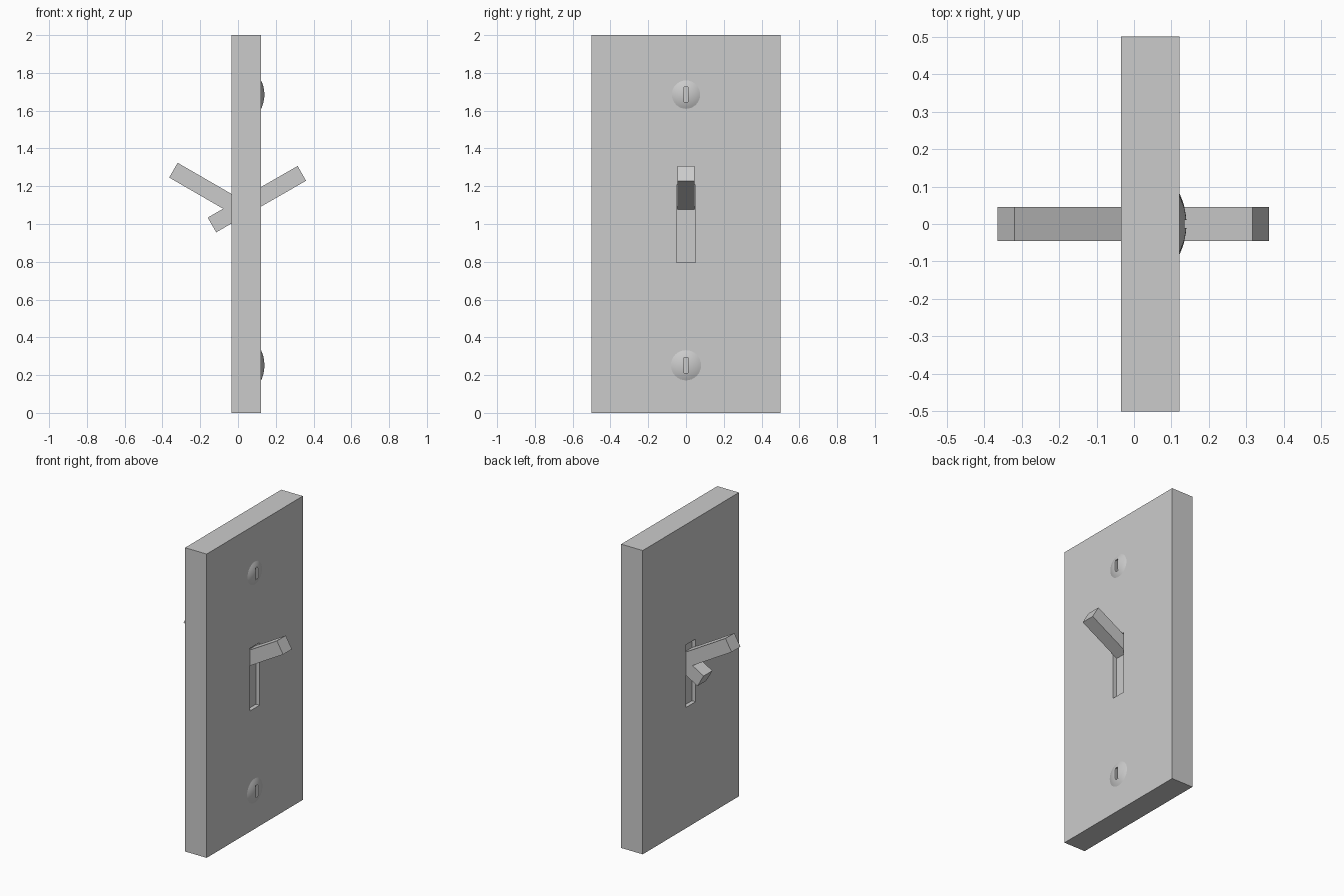
import bpy, bmesh
from math import radians, sqrt
from mathutils import Matrix, Vector

if "Cube" in bpy.data.objects:
    bpy.data.objects.remove(bpy.data.objects["Cube"])

X0, X1 = -0.035, 0.122      # plate back and front


def finish(name, bm):
    bmesh.ops.recalc_face_normals(bm, faces=bm.faces)
    me = bpy.data.meshes.new(name)
    bm.to_mesh(me)
    bm.free()
    ob = bpy.data.objects.new(name, me)
    bpy.context.collection.objects.link(ob)
    return ob


def box(name, lo, hi):
    lo, hi = Vector(lo), Vector(hi)
    bm = bmesh.new()
    bmesh.ops.create_cube(bm, size=1)
    bmesh.ops.scale(bm, vec=hi - lo, verts=bm.verts)
    bmesh.ops.translate(bm, vec=(lo + hi) / 2, verts=bm.verts)
    return finish(name, bm)


def cut(ob, cutter):
    mod = ob.modifiers.new("cut", 'BOOLEAN')
    mod.operation = 'DIFFERENCE'
    mod.solver = 'EXACT'
    mod.object = cutter
    bpy.context.view_layer.objects.active = ob
    bpy.ops.object.modifier_apply(modifier=mod.name)
    bpy.data.objects.remove(cutter)


def bar(name, a, b):
    # square bar between two points of the xz plane
    a, b = Vector((a[0], 0, a[1])), Vector((b[0], 0, b[1]))
    d = b - a
    bm = bmesh.new()
    bmesh.ops.create_cube(bm, size=1)
    bmesh.ops.scale(bm, vec=(d.length, 0.092, 0.09), verts=bm.verts)
    rot = Vector((1, 0, 0)).rotation_difference(d).to_matrix().to_4x4()
    bmesh.ops.transform(bm, matrix=Matrix.Translation((a + b) / 2) @ rot, verts=bm.verts)
    return finish(name, bm)


def screw(name, z, r):
    # shallow dome turned about x, with a short driver slot
    h, steps = 0.018, 8
    R = (r * r + h * h) / (2 * h)
    pts = [(X1 - 0.01, r)]
    for i in range(steps + 1):
        q = r * (1 - i / steps)
        pts.append((X1 + h - R + sqrt(R * R - q * q), q))
    bm = bmesh.new()
    vs = [bm.verts.new((x, 0, q)) for x, q in pts]
    vs.insert(0, bm.verts.new((X1 - 0.01, 0, 0)))
    es = [bm.edges.new(p) for p in zip(vs, vs[1:])]
    bmesh.ops.spin(bm, geom=vs + es, cent=(0, 0, 0), axis=(1, 0, 0),
                   angle=radians(360), steps=32)
    bmesh.ops.remove_doubles(bm, verts=bm.verts, dist=1e-5)
    bmesh.ops.translate(bm, vec=(0, 0, z), verts=bm.verts)
    ob = finish(name, bm)
    cut(ob, box("slot_cutter", (X1 + 0.003, -0.011, z - 0.04), (X1 + 0.1, 0.011, z + 0.04)))
    bpy.ops.object.select_all(action='DESELECT')
    ob.select_set(True)
    bpy.context.view_layer.objects.active = ob
    bpy.ops.object.shade_smooth_by_angle(angle=radians(30))
    return ob


# wall plate with a shallow slot recess on both faces
plate = box("plate", (X0, -0.5, 0), (X1, 0.5, 2))
for lo, hi in ((X1 - 0.026, X1 + 0.1), (X0 - 0.1, X0 + 0.026)):
    cut(plate, box("recess_cutter", (lo, -0.049, 0.795), (hi, 0.049, 1.207)))

# switch lever: bar through the plate and branch at the back
bar("lever", (-0.138, 0.995), (0.338, 1.268))
bar("back_branch", (-0.342, 1.285), (0.03, 1.07))

# screw heads
screw("upper_screw", 1.685, 0.075)
screw("lower_screw", 0.252, 0.08)
